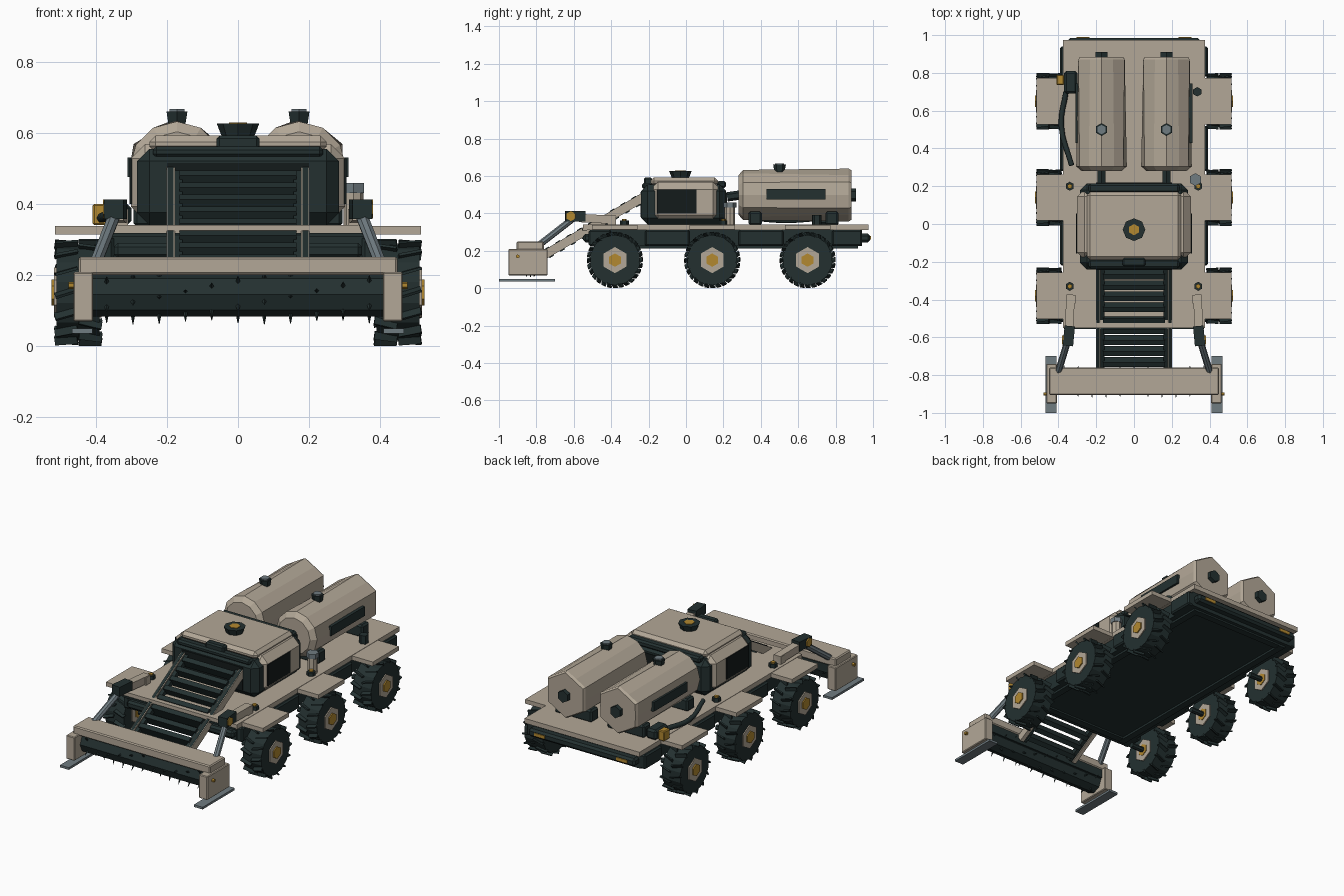
import bpy, bmesh, math
from mathutils import Vector, Matrix

cube = bpy.data.objects.get("Cube")
if cube:
    bpy.data.objects.remove(cube, do_unlink=True)


def material(name, rgb):
    m = bpy.data.materials.new(name)
    m.use_nodes = True
    m.diffuse_color = (*rgb, 1)
    m.node_tree.nodes["Principled BSDF"].inputs["Base Color"].default_value = (*rgb, 1)
    return m


BEIGE = material("beige paint", (0.45, 0.39, 0.31))
DARK = material("dark green metal", (0.017, 0.03, 0.03))
BLACK = material("black glass", (0.007, 0.011, 0.011))
GOLD = material("amber", (0.45, 0.25, 0.03))
STEEL = material("steel", (0.16, 0.2, 0.22))


def finish(name, bm, mat):
    bmesh.ops.recalc_face_normals(bm, faces=bm.faces)
    me = bpy.data.meshes.new(name)
    bm.to_mesh(me)
    bm.free()
    me.materials.append(mat)
    ob = bpy.data.objects.new(name, me)
    bpy.context.collection.objects.link(ob)
    return ob


def box(name, x, y, z, mat, bevel=0):
    """Box from (low, high) ranges on each axis."""
    bm = bmesh.new()
    lo, hi = zip(x, y, z)
    lo, hi = Vector(lo), Vector(hi)
    bmesh.ops.create_cube(bm, size=1, matrix=Matrix.Translation((lo + hi) / 2) @ Matrix.Diagonal((*(hi - lo), 1)))
    if bevel:
        bmesh.ops.bevel(bm, geom=bm.edges[:], offset=bevel, segments=1, affect='EDGES')
    return finish(name, bm, mat)


def side_box(name, s, x, y, z, mat, bevel=0):
    return box(name, sorted((s * x[0], s * x[1])), y, z, mat, bevel)


def rod(name, p, q, r, mat, sides=8, r2=None):
    """Prism or cone from point p to point q."""
    p, q = Vector(p), Vector(q)
    bm = bmesh.new()
    rot = (q - p).to_track_quat('Z', 'Y').to_matrix().to_4x4()
    bmesh.ops.create_cone(bm, cap_ends=True, segments=sides, radius1=r, radius2=r if r2 is None else r2,
                          depth=(q - p).length, matrix=Matrix.Translation((p + q) / 2) @ rot)
    return finish(name, bm, mat)


def beam(name, p, q, w, h, mat, lift=0):
    """Rectangular bar from p to q, w wide and h high, raised square to its length by lift."""
    p, q = Vector(p), Vector(q)
    bm = bmesh.new()
    rot = (q - p).to_track_quat('Y', 'Z').to_matrix().to_4x4()
    bmesh.ops.create_cube(bm, size=1, matrix=Matrix.Translation((p + q) / 2) @ rot
                          @ Matrix.Translation((0, 0, lift)) @ Matrix.Diagonal((w, (q - p).length, h, 1)))
    return finish(name, bm, mat)


def tank(name, x, z, sections):
    """Twelve-sided loft along y; each section is (y, even corner radius, odd corner radius)."""
    bm = bmesh.new()
    rings = []
    for y, even, odd in sections:
        radii = [odd if i % 2 else even for i in range(12)]
        rings.append([bm.verts.new((x + r * math.sin(i * math.tau / 12), y, z + r * math.cos(i * math.tau / 12)))
                      for i, r in enumerate(radii)])
    for a, b in zip(rings, rings[1:]):
        for i in range(12):
            j = (i + 1) % 12
            bm.faces.new((a[i], a[j], b[j], b[i]))
    bm.faces.new(rings[0])
    bm.faces.new(rings[-1])
    return finish(name, bm, BEIGE)


def wheel(s, y, tag):
    """Tyre with staggered lugs, and a hexagonal rim with amber cap on both faces."""
    c = Vector((0, y, 0.15))
    at = lambda x: c + Vector((s * x, 0, 0))
    rod("tyre_" + tag, at(0.39), at(0.512), 0.135, DARK, 14)
    rod("rim_" + tag, at(0.384), at(0.518), 0.07, BEIGE, 6)
    rod("hub_cap_" + tag, at(0.38), at(0.525), 0.036, GOLD, 6)
    rod("axle_" + tag, at(0.3), at(0.382), 0.016, DARK, 8)
    bm = bmesh.new()
    n = 14
    for i in range(n):
        for x, off in ((0.416, 0), (0.484, 0.5)):
            turn = Matrix.Rotation(math.tau * (i + off) / n, 4, 'X')
            skew = Matrix.Rotation(0.3 if off else -0.3, 4, 'Z') @ Matrix.Rotation(0.5, 4, 'X')
            bmesh.ops.create_cube(bm, size=1, matrix=Matrix.Translation(at(x)) @ turn
                                  @ Matrix.Translation((0, 0, 0.138)) @ skew
                                  @ Matrix.Diagonal((0.066, 0.008, 0.024, 1)))
    finish("tread_lugs_" + tag, bm, DARK)


# Chassis and deck
box("chassis", (-0.36, 0.36), (-0.51, 0.94), (0.225, 0.312), DARK)
box("deck", (-0.377, 0.377), (-0.55, 0.975), (0.312, 0.34), BEIGE)
box("rear_bumper", (-0.35, 0.35), (0.93, 0.985), (0.245, 0.292), DARK, 0.012)
box("front_bumper", (-0.35, 0.35), (-0.55, -0.5), (0.245, 0.29), DARK, 0.012)
box("deck_front_edge", (-0.37, 0.37), (-0.555, -0.53), (0.308, 0.318), DARK)
for y in (-0.46, 0.9):
    box("under_crossmember", (-0.33, 0.33), (y - 0.02, y + 0.02), (0.215, 0.23), DARK)

for s, side in ((1, "left"), (-1, "right")):
    side_box("under_rail_" + side, s, (0.29, 0.33), (-0.48, 0.92), (0.213, 0.23), DARK)
    side_box("tail_light_" + side, s, (0.235, 0.305), (0.984, 0.99), (0.259, 0.278), GOLD)
    for y in (-0.38, 0.14, 0.65):
        wheel(s, y, f"{side}_{y}")
        side_box("fender_" + side, s, (0.37, 0.515), (y - 0.122, y + 0.122), (0.313, 0.338), BEIGE)
    for a, b in ((-0.52, -0.4), (-0.22, 0.02), (0.28, 0.52), (0.78, 0.94)):
        side_box("side_skirt_" + side, s, (0.35, 0.391), (a, b), (0.225, 0.31), DARK, 0.008)
    for y in (-0.33, 0.2):
        rod("deck_light_base_" + side, (s * 0.34, y, 0.34), (s * 0.34, y, 0.362), 0.024, DARK, 6)
        rod("deck_light_" + side, (s * 0.34, y, 0.36), (s * 0.34, y, 0.37), 0.013, GOLD, 6)

# Cab
box("cab_body", (-0.285, 0.285), (-0.24, 0.215), (0.34, 0.555), DARK, 0.035)
box("windshield", (-0.2, 0.2), (-0.244, -0.238), (0.38, 0.515), BLACK)
box("rear_window", (-0.2, 0.2), (0.213, 0.219), (0.40, 0.51), BLACK)
for s, side in ((1, "left"), (-1, "right")):
    side_box("cab_side_" + side, s, (0.19, 0.302), (-0.19, 0.185), (0.352, 0.568), BEIGE, 0.04)
    side_box("side_window_" + side, s, (0.298, 0.306), (-0.155, 0.055), (0.4, 0.527), BLACK)
box("roof", (-0.25, 0.25), (-0.19, 0.17), (0.545, 0.592), BEIGE, 0.018)
box("rear_roof_bar", (-0.24, 0.24), (0.165, 0.215), (0.535, 0.572), DARK, 0.01)
box("front_roof_bar", (-0.24, 0.24), (-0.235, -0.185), (0.53, 0.562), DARK, 0.01)
box("front_lamp_box", (-0.06, 0.06), (-0.225, -0.18), (0.55, 0.592), DARK, 0.008)
rod("beacon_base", (0, -0.03, 0.59), (0, -0.03, 0.626), 0.046, DARK, 8, 0.06)
rod("beacon_lamp", (0, -0.03, 0.62), (0, -0.03, 0.629), 0.03, GOLD, 6)

# Twin tanks
for s, side in ((1, "left"), (-1, "right")):
    x, z = s * 0.172, 0.498
    tank("tank_" + side, x, z, [(0.28, 0.105, 0.105), (0.305, 0.134, 0.134),
                                (0.87, 0.141, 0.123), (0.885, 0.132, 0.115)])
    rod("tank_rear_plug_" + side, (x, 0.88, z), (x, 0.91, z), 0.036, DARK, 6)
    rod("tank_front_pipe_" + side, (x, 0.22, z - 0.01), (x, 0.29, z), 0.025, DARK, 6)
    rod("filler_neck_" + side, (x, 0.5, 0.615), (x, 0.5, 0.66), 0.026, DARK, 6, 0.034)
    rod("filler_cap_" + side, (x, 0.5, 0.655), (x, 0.5, 0.667), 0.025, STEEL, 6)
    side_box("tank_gauge_" + side, s, (0.28, 0.311), (0.43, 0.745), (0.475, 0.53), DARK)
    for y in (0.37, 0.78):
        side_box("tank_saddle_" + side, s, (0.05, 0.294), (y - 0.035, y + 0.035), (0.335, 0.41), DARK, 0.01)

# Deck equipment
rod("canister", (0.325, 0.235, 0.34), (0.325, 0.235, 0.435), 0.028, BEIGE, 8)
rod("canister_cap", (0.325, 0.235, 0.43), (0.325, 0.235, 0.458), 0.034, STEEL, 6)
rod("deck_valve", (0.335, 0.7, 0.34), (0.335, 0.7, 0.39), 0.025, DARK, 6)
box("pump", (-0.37, -0.3), (0.69, 0.81), (0.34, 0.4), DARK, 0.012)
box("pump_box", (-0.41, -0.37), (0.735, 0.79), (0.34, 0.4), GOLD, 0.005)
curve = bpy.data.curves.new("hose", 'CURVE')
curve.dimensions = '3D'
curve.bevel_depth = 0.014
curve.bevel_resolution = 1
curve.resolution_u = 4
path = curve.splines.new('BEZIER')
points = [(-0.36, 0.7, 0.37), (-0.385, 0.52, 0.36), (-0.33, 0.31, 0.38)]
path.bezier_points.add(len(points) - 1)
for bp, co in zip(path.bezier_points, points):
    bp.co = co
    bp.handle_left_type = bp.handle_right_type = 'AUTO'
curve.materials.append(DARK)
bpy.context.collection.objects.link(bpy.data.objects.new("hose", curve))

# Sloping slatted feeder
top, foot = Vector((0, -0.22, 0.49)), Vector((0, -0.76, 0.175))
slope = (foot - top).normalized()
for s, side in ((1, "left"), (-1, "right")):
    off = Vector((s * 0.19, 0, 0))
    beam("feeder_rail_" + side, top + off, foot + off, 0.024, 0.045, BEIGE)
    beam("feeder_rail_cap_" + side, top + off, foot + off, 0.016, 0.006, DARK, 0.021)
    off.x = s * 0.168
    beam("feeder_inner_rail_" + side, top + off, foot + off, 0.024, 0.03, DARK)
for i in range(9):
    c = top.lerp(foot, (i + 0.8) / 9.3)
    beam("feeder_slat", c - slope * 0.014, c + slope * 0.014, 0.33, 0.056, DARK)
mid = top.lerp(foot, 0.6)
beam("feeder_cross_tie", mid - slope * 0.01, mid + slope * 0.01, 0.38, 0.02, BEIGE)

# Lift arms
for s, side in ((1, "left"), (-1, "right")):
    beam("lift_arm_" + side, (s * 0.335, -0.375, 0.365), (s * 0.345, -0.57, 0.375), 0.045, 0.044, BEIGE)
    side_box("lift_arm_mount_" + side, s, (0.31, 0.36), (-0.42, -0.375), (0.335, 0.385), BEIGE)
    beam("lift_knuckle_" + side, (s * 0.34, -0.54, 0.385), (s * 0.35, -0.645, 0.385), 0.055, 0.055, DARK)
    rod("lift_pin_" + side, (s * 0.325, -0.615, 0.385), (s * 0.381, -0.615, 0.385), 0.027, GOLD, 6)
    rod("lift_piston_" + side, (s * 0.345, -0.6, 0.375), (s * 0.4, -0.78, 0.235), 0.018, STEEL, 8)

# Harvesting header
box("header_hood", (-0.45, 0.45), (-0.905, -0.76), (0.2, 0.25), BEIGE, 0.006)
box("header_back", (-0.42, 0.42), (-0.785, -0.765), (0.15, 0.2), DARK)
rod("reel", (-0.42, -0.835, 0.145), (0.42, -0.835, 0.145), 0.062, DARK, 8)
for i in range(11):
    x = -0.37 + i * 0.074
    for a in range(5):
        d = Vector((0, math.cos(a * math.tau / 5 + i), math.sin(a * math.tau / 5 + i)))
        c = Vector((x, -0.835, 0.145))
        rod("reel_tine", c + d * 0.05, c + d * 0.085, 0.008, DARK, 4, 0.001)
for s, side in ((1, "left"), (-1, "right")):
    side_box("header_end_" + side, s, (0.408, 0.464), (-0.95, -0.74), (0.068, 0.208), BEIGE, 0.004)
    side_box("skid_" + side, s, (0.41, 0.468), (-1, -0.7), (0.035, 0.048), STEEL)
    rod("header_bolt_" + side, (s * 0.455, -0.9, 0.17), (s * 0.478, -0.9, 0.17), 0.01, GOLD, 6)
